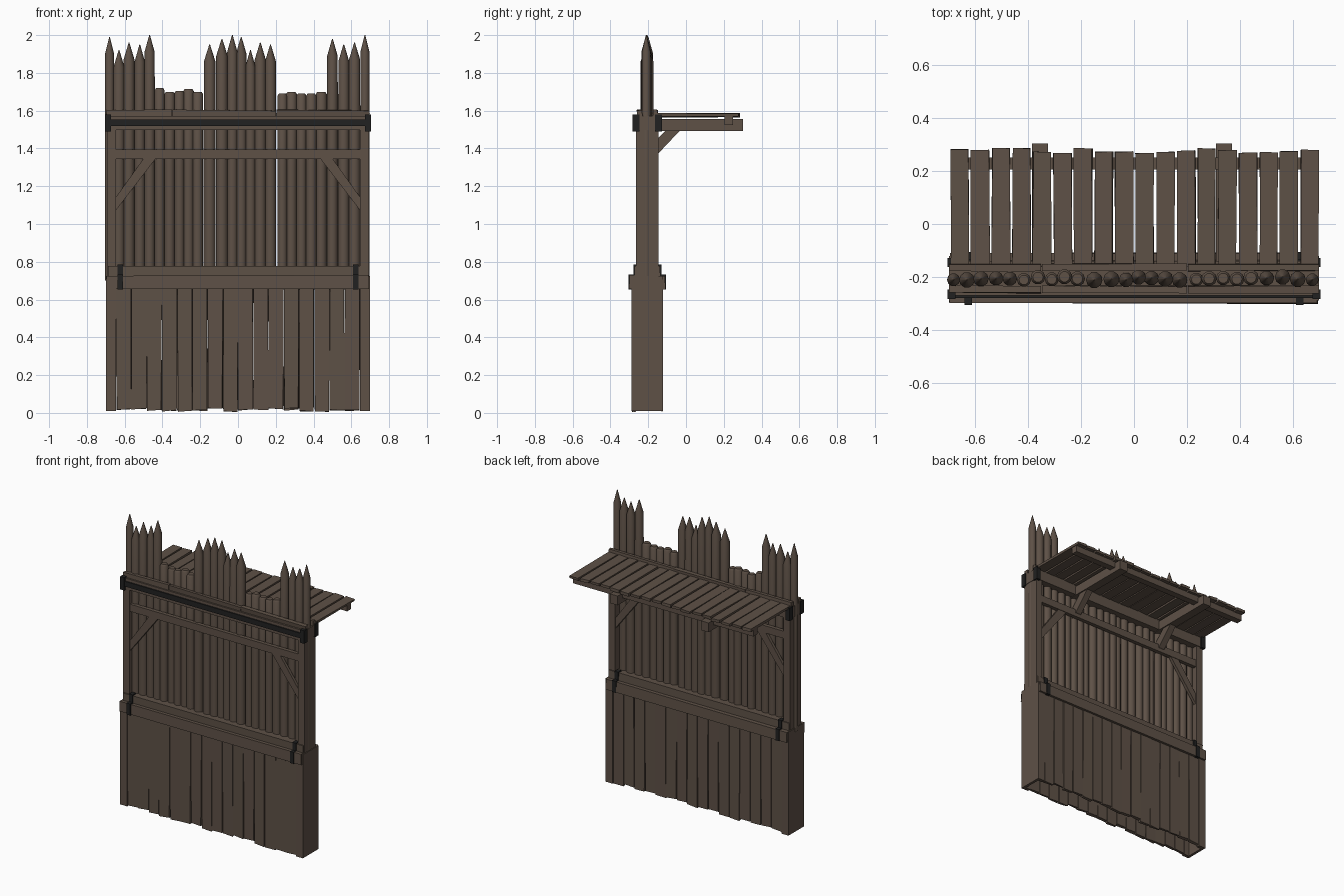
import bpy, bmesh, math, random
from mathutils import Vector

if "Cube" in bpy.data.objects:
    bpy.data.objects.remove(bpy.data.objects["Cube"])
random.seed(7)
YC = -0.205  # wall centre line


def mat(name, rgb):
    m = bpy.data.materials.new(name)
    m.diffuse_color = (*rgb, 1)
    m.use_nodes = True
    m.node_tree.nodes["Principled BSDF"].inputs["Base Color"].default_value = m.diffuse_color
    return m


WOOD = mat("weathered wood", (0.112, 0.082, 0.062))
IRON = mat("dark iron", (0.015, 0.015, 0.015))


def j(a):
    return random.uniform(-a, a)


def finish(name, bm, m, smooth=False):
    bmesh.ops.recalc_face_normals(bm, faces=bm.faces)
    me = bpy.data.meshes.new(name)
    bm.to_mesh(me)
    bm.free()
    me.materials.append(m)
    ob = bpy.data.objects.new(name, me)
    bpy.context.collection.objects.link(ob)
    if smooth:
        bpy.context.view_layer.objects.active = ob
        ob.select_set(True)
        bpy.ops.object.shade_smooth_by_angle(angle=math.radians(50))
        ob.select_set(False)
    return ob


def add_box(bm, x0, x1, y0, y1, z0, z1, jit=(0, 0, 0)):
    """Box, with optional random corner offsets for hand-cut timber."""
    vs = bmesh.ops.create_cube(bm, size=1)["verts"]
    for v in vs:
        v.co = Vector((x1 if v.co.x > 0 else x0, y1 if v.co.y > 0 else y0, z1 if v.co.z > 0 else z0))
        v.co += Vector([j(a) for a in jit])


def box(name, m, *dims, jit=(0, 0, 0)):
    bm = bmesh.new()
    add_box(bm, *dims, jit=jit)
    return finish(name, bm, m)


def prism(name, pts, depth, m):
    """Extrude a flat 3D polygon along a vector."""
    bm = bmesh.new()
    f = bm.faces.new([bm.verts.new(p) for p in pts])
    r = bmesh.ops.extrude_face_region(bm, geom=[f])
    bmesh.ops.translate(bm, vec=depth, verts=[g for g in r["geom"] if isinstance(g, bmesh.types.BMVert)])
    return finish(name, bm, m)


def sides(a, b):
    """Y ranges for front (-1) and back (+1), given distances from wall centre."""
    return [("front", -1, YC - b, YC - a), ("back", 1, YC + a, YC + b)]


# Palisade logs: pointed merlons and low blunt crenels
xs = [-.68, -.63, -.577, -.52, -.468, -.415, -.362, -.31, -.262, -.213, -.15, -.085, -.03, .017,
      .066, .118, .172, .235, .283, .336, .388, .441, .5, .56, .617, .672]
tops = [1.99, 1.92, 1.96, 1.95, 2.0, 1.72, 1.7, 1.705, 1.715, 1.7, 1.95, 1.98, 2.0, 1.99,
        1.92, 1.96, 1.95, 1.69, 1.7, 1.69, 1.69, 1.7, 1.98, 1.95, 1.96, 2.0]
bm = bmesh.new()
for i, (x, top) in enumerate(zip(xs, tops)):
    r = (0.030 if top > 1.8 else 0.028) + j(0.002)
    if i in (0, len(xs) - 1):
        r = 0.025
    if top > 1.8:
        prof = [(r, 0.7), (r, 1.3), (r * 0.96, top - 0.09), (0.002, top)]
    else:
        prof = [(r, 0.7), (r, 1.3), (r, top - 0.012), (r * 0.7, top)]
    yo, n, prev = YC + j(0.007), 10, None
    for rad, z in prof:
        ring = [bm.verts.new((x + rad * math.cos(2 * math.pi * k / n),
                              yo + rad * math.sin(2 * math.pi * k / n), z)) for k in range(n)]
        if prev:
            for k in range(n):
                bm.faces.new((prev[k], prev[(k + 1) % n], ring[(k + 1) % n], ring[k]))
        else:
            bm.faces.new(ring[::-1])
        prev = ring
    bm.faces.new(prev)
finish("palisade_logs", bm, WOOD, smooth=True)

# Lower plank cladding, front and back, with wider corner boards
for tag, s, y0, y1 in sides(0.062, 0.08):
    bm = bmesh.new()
    n, w = 16, 1.29 / 16
    for i in range(n):
        x = -0.645 + i * w
        add_box(bm, x + 0.002, x + w - 0.002, y0, y1, 0.018 + j(0.009), 0.68, jit=(0.003, 0.002, 0.005))
    finish(tag + "_lower_planks", bm, WOOD)
    for sx in (-1, 1):
        a, b = sorted((sx * 0.645, sx * 0.695))
        box(tag + "_corner_board", WOOD, a, b, YC + (s * 0.06 if s > 0 else -0.084),
            YC + (0.084 if s > 0 else -0.06), 0.01, 0.725)

for sx in (-1, 1):
    # End panels and upper posts
    a, b = sorted((sx * 0.68, sx * 0.698))
    box("end_panel", WOOD, a, b, YC - 0.084, YC + 0.084, 0.01, 0.725)
    a, b = sorted((sx * 0.645, sx * 0.693))
    box("upper_post", WOOD, a, b, YC - 0.06, YC + 0.06, 0.72, 1.57)

# Horizontal beams
box("lower_beam", WOOD, -0.695, 0.692, YC - 0.094, YC + 0.096, 0.655, 0.727, jit=(0.003, 0.003, 0.003))
box("sill_beam", WOOD, -0.69, 0.69, YC - 0.068, YC + 0.068, 0.725, 0.778, jit=(0.003, 0.002, 0.003))
box("top_beam", WOOD, -0.697, 0.697, YC - 0.065, YC + 0.065, 1.497, 1.572)

# Rails, corner braces and iron fittings on both faces
for tag, s, y0, y1 in sides(0.028, 0.054):
    box(tag + "_mid_rail", WOOD, -0.648, 0.648, y0, y1, 1.345, 1.395)
    for a, b in ((-0.697, -0.35), (-0.347, 0.2), (0.203, 0.697)):
        box(tag + "_top_rail", WOOD, a, b, y0, y1, 1.57, 1.603, jit=(0, 0.003, 0.004))
    for sx in (-1, 1):
        pts = [(sx * x, y0 + 0.003, z) for x, z in ((0.648, 1.07), (0.648, 1.14), (0.50, 1.347), (0.435, 1.347))]
        prism(tag + "_corner_brace", pts, Vector((0, 0.02, 0)), WOOD)
        # Iron straps
        for nm, xa, xb, d, za, zb in (("lower_strap", 0.61, 0.638, 0.1, 0.652, 0.732),
                                      ("sill_strap", 0.61, 0.638, 0.074, 0.727, 0.785),
                                      ("top_corner_strap", 0.672, 0.703, 0.077, 1.49, 1.58)):
            a, b = sorted((sx * xa, sx * xb))
            c, e = sorted((YC + s * (d - 0.035), YC + s * d))
            box(tag + "_" + nm, IRON, a, b, c, e, za, zb)
box("front_iron_bar", IRON, -0.69, 0.69, YC - 0.073, YC - 0.06, 1.518, 1.553)

# Walkway: joists with braces, outer bearer, uneven boards
for x in (-0.355, 0.34):
    box("walkway_joist", WOOD, x - 0.03, x + 0.03, -0.2, 0.303, 1.493, 1.557)
    prism("joist_brace", [(x - 0.022, y, z) for y, z in
                          ((-0.19, 1.345), (-0.145, 1.375), (-0.03, 1.497), (-0.105, 1.497), (-0.19, 1.41))],
          Vector((0.044, 0, 0)), WOOD)
box("walkway_bearer", WOOD, -0.69, 0.69, 0.205, 0.25, 1.525, 1.57)
bm = bmesh.new()
w = 1.397 / 18
for i in range(18):
    x = -0.695 + i * w
    add_box(bm, x + 0.004, x + w - 0.006, -0.16 + j(0.004), 0.277 + j(0.009), 1.567, 1.586, jit=(0.003, 0.002, 0.003))
finish("walkway_boards", bm, WOOD)
